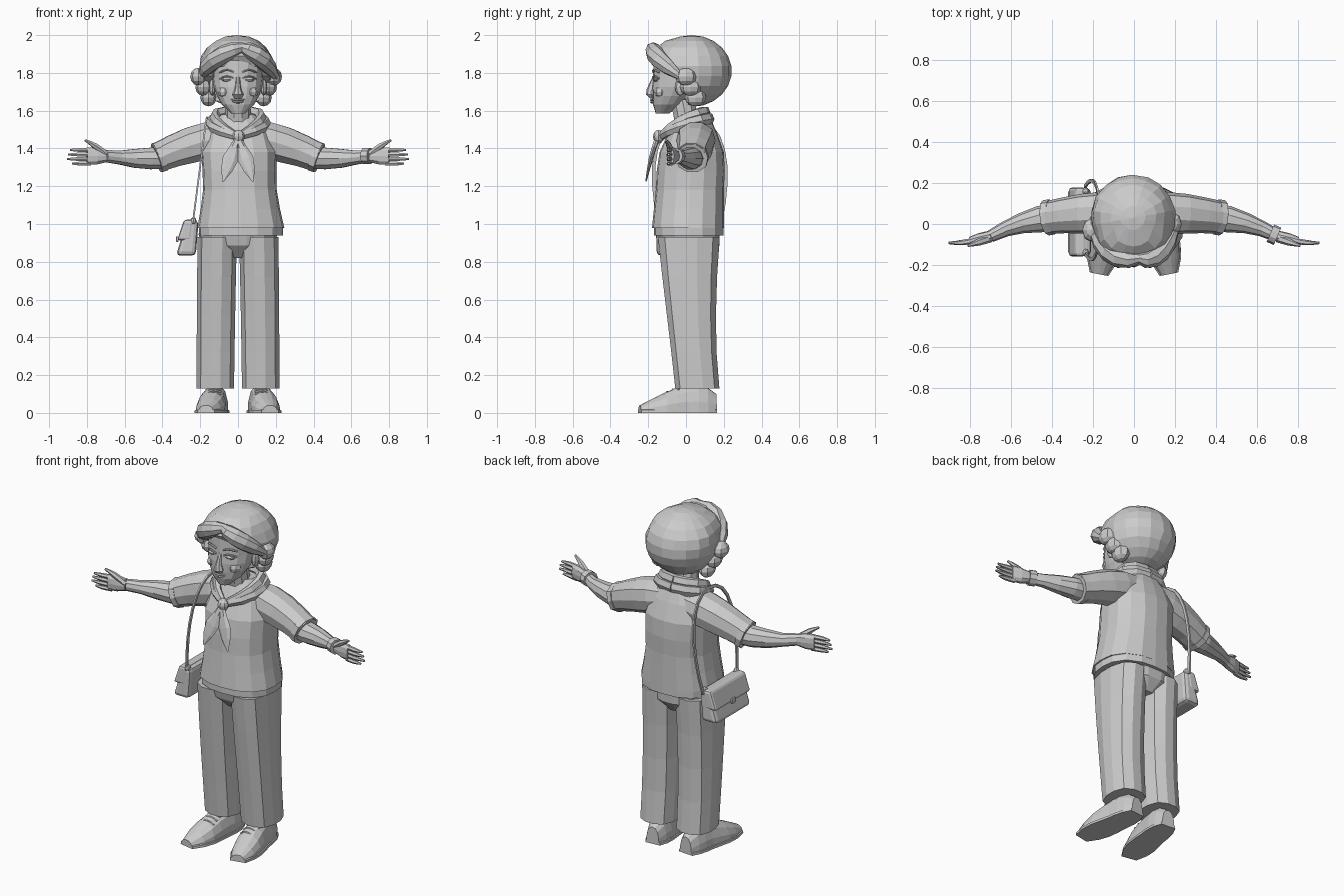
import bpy, bmesh, math, random
from mathutils import Vector

random.seed(4)
if "Cube" in bpy.data.objects:
    bpy.data.objects.remove(bpy.data.objects["Cube"])

# One plain clay colour
grey = bpy.data.materials.new("clay_grey")
grey.use_nodes = True
grey.diffuse_color = (.6, .6, .6, 1)
grey.node_tree.nodes["Principled BSDF"].inputs["Base Color"].default_value = grey.diffuse_color


def finish(name, bm):
    bmesh.ops.recalc_face_normals(bm, faces=bm.faces)
    mesh = bpy.data.meshes.new(name)
    bm.to_mesh(mesh)
    bm.free()
    mesh.materials.append(grey)
    bpy.context.collection.objects.link(bpy.data.objects.new(name, mesh))


def ramp(values, t):
    """Read a list of evenly spaced values at t, or pass a single value through."""
    if not isinstance(values, list):
        return values
    place = t * (len(values) - 1)
    low = min(int(place), len(values) - 2)
    return values[low] + (values[low + 1] - values[low]) * (place - low)


def bezier(points, t):
    while len(points) > 1:
        points = [a.lerp(b, t) for a, b in zip(points, points[1:])]
    return points[0]


def sweep(name, path, width, height, rings=5, sides=10, up=(0, 0, 1), axis=None,
          power=2, mirror=1, turn=0, flat_base=False):
    """Loft superellipse rings along a Bezier path."""
    bm = bmesh.new()
    controls = [Vector((x * mirror, y, z)) for x, y, z in path]
    steps = [i / (rings - 1) for i in range(rings)]
    centres = [bezier(controls, t) for t in steps]
    loops = []
    for i, (t, centre) in enumerate(zip(steps, centres)):
        along = Vector(axis) if axis else centres[min(i + 1, rings - 1)] - centres[max(i - 1, 0)]
        along.normalize()
        tall = Vector(up)
        tall = (tall - along * tall.dot(along)).normalized()
        wide = tall.cross(along)
        loop = []
        for k in range(sides):
            angle = math.tau * (k + turn) / sides
            c, s = math.cos(angle), math.sin(angle)
            scale = (abs(c) ** power + abs(s) ** power) ** (-1 / power)
            if flat_base:
                s = max(s, 0)
            loop.append(bm.verts.new(centre + wide * (ramp(width, t) * scale * c)
                                     + tall * (ramp(height, t) * scale * s)))
        loops.append(loop)
    for lower, upper in zip(loops, loops[1:]):
        for k in range(sides):
            following = (k + 1) % sides
            bm.faces.new((lower[k], lower[following], upper[following], upper[k]))
    bm.faces.new(loops[0])
    bm.faces.new(loops[-1])
    finish(name, bm)


def column(name, path, width, depth, **options):
    sweep(name, path, width, depth, up=(0, 1, 0), axis=(0, 0, 1), **options)


def blob(name, centre, size, segments=8, rings=6, shape=None):
    bm = bmesh.new()
    bmesh.ops.create_uvsphere(bm, u_segments=segments, v_segments=rings, radius=1)
    for v in bm.verts:
        v.co = Vector(centre) + Vector(size) * v.co
        if shape:
            shape(v.co)
    finish(name, bm)


def scaled(position, size):
    return Vector([a * b for a, b in zip(position, size)])


def box(name, centre, size, bevel, lean=0, taper=1):
    bm = bmesh.new()
    bmesh.ops.create_cube(bm, size=1)
    for v in bm.verts:
        upper = v.co.z > 0
        v.co = Vector(centre) + scaled(v.co, size)
        if upper:
            v.co.x = centre[0] + (v.co.x - centre[0]) * taper
        v.co.x += lean if upper else -lean
    bmesh.ops.bevel(bm, geom=bm.edges[:], offset=bevel, segments=2, affect='EDGES', profile=.5)
    finish(name, bm)


def blob(name, centre, size, segments=8, rings=6, shape=None):
    bm = bmesh.new()
    bmesh.ops.create_uvsphere(bm, u_segments=segments, v_segments=rings, radius=1)
    for v in bm.verts:
        v.co = Vector(centre) + scaled(v.co, size)
        if shape:
            shape(v.co)
    finish(name, bm)


# Shirt, lower hem band and trouser seat
column("shirt", [(.015, .01, .98), (0, .04, 1.58)], [.23, .21, .195, .195, .2, .17, .09],
       [.19, .185, .18, .18, .17, .13, .08], rings=7, sides=16, power=2.5)
column("shirt_hem", [(.015, .015, .94), (.015, .015, 1)], .222, .184, rings=2, sides=16, power=2.5)
column("trouser_seat", [(0, .03, .82), (0, .015, .95)], [.06, .19, .21], [.1, .155, .165],
       rings=3, sides=14, power=2.6)

# Limbs, built once for each side
elbow, wrist, knuckles = (.43, .03, 1.35), (.7, -.06, 1.36), (.8, -.083, 1.36)
shoe_path = [(.11, .16, 0), (.12, 0, 0), (.17, -.245, 0)]
shoe_width = [.04, .068, .068, .075, .08, .04]
for side, m in (("left", 1), ("right", -1)):
    column(side + "_trouser_leg", [(.12, .06, .13), (.118, .02, .5), (.11, .015, .93)], [.1, .105],
           [.118, .122, .14, .165], sides=12, power=2.7, mirror=m, turn=.5)
    sweep(side + "_shoe", shoe_path, shoe_width, [.1, .15, .15, .13, .09, .04],
          rings=8, sides=16, power=2.5, mirror=m, flat_base=True)
    sweep(side + "_sole", shoe_path, [w + .006 for w in shoe_width], .025,
          rings=8, sides=12, power=5, mirror=m, flat_base=True)
    for i in range(3):
        y, z = -.04 - i * .03, .14 - i * .012
        sweep(side + "_shoe_lace", [(.09, y, z - .02), (.13, y, z + .01), (.17, y, z - .02)],
              .006, .006, sides=6, mirror=m)
    sweep(side + "_sleeve", [(.07, .05, 1.46), (.25, .06, 1.43), elbow], [.1, .105, .09, .08],
          [.085, .105, .09, .078], power=2.3, mirror=m)
    sweep(side + "_sleeve_cuff", [(.4, .035, 1.36), elbow], .087, .082, rings=2, power=2.3, mirror=m)
    sweep(side + "_forearm", [(.37, .035, 1.35), (.56, .02, 1.34), wrist],
          [.065, .065, .05, .038, .03], [.06, .06, .052, .038, .034], mirror=m)
    sweep(side + "_palm", [wrist, knuckles], [.028, .028, .02], [.034, .046, .046], power=2.5, mirror=m)
    for i, reach in enumerate((.88, .905, .9, .89)):
        z = 1.32 + i * .024
        sweep(side + "_finger", [(.78, -.08, z), (.84, -.095, z), (reach, -.092, z)],
              [.014, .013, .006], [.013, .012, .006], sides=6, mirror=m)
    sweep(side + "_thumb", [(.7, -.07, 1.37), (.76, -.09, 1.42), (.81, -.106, 1.444)],
          [.02, .017, .006], [.018, .016, .006], sides=6, mirror=m)
sweep("wrist_band", [(.665, -.045, 1.36), wrist], .046, .044, rings=2)

# Neck, head and nose
column("neck", [(0, .02, 1.46), (0, -.02, 1.66)], [.075, .065], .067, rings=3)
column("head", [(0, -.125, 1.585), (0, -.03, 1.75), (0, -.02, 1.91)],
       [.035, .085, .112, .128, .133, .137, .14, .13],
       [.035, .075, .1, .12, .13, .14, .147, .14], rings=8, sides=16, power=2.2)
column("nose", [(0, -.18, 1.665), (0, -.195, 1.7), (0, -.165, 1.78)],
       [.018, .03, .018, .013, .012], [.01, .027, .025, .018, .012], sides=8)

# Facial features
for name, z, reach in (("upper_lip", 1.656, .042), ("lower_lip", 1.645, .035)):
    sweep(name, [(-reach, -.16, z + .005), (0, -.195, z - .005), (reach, -.16, z + .005)],
          [.006, .013, .006], [.003, .008, .003], sides=8)
for side, m in (("left", 1), ("right", -1)):
    blob(side + "_eye", (.057 * m, -.155, 1.765), (.03, .021, .013))
    blob(side + "_cheek", (.068 * m, -.13, 1.7), (.04, .037, .034))
    blob(side + "_ear", (.136 * m, -.03, 1.725), (.018, .028, .045))
    for name, z, thick in (("_eyelid", 1.77, .005), ("_eyebrow", 1.803, .006)):
        sweep(side + name, [(.024, -.172, z), (.06, -.182, z + .025), (.096, -.142, z)],
              thick, thick, sides=6, mirror=m)


# Hair: faceted dome, opened up in front of the face
def hair_shape(co):
    rise = max(0, min(1, (1.87 - co.z) * 7))
    if rise == 0 and co.y < -.05:
        co.y -= .025
    co.y = max(co.y, rise * .21 - .2)
    co.x += random.uniform(-.006, .006)


blob("hair", (-.005, .03, 1.81), (.207, .212, .19), segments=18, rings=11, shape=hair_shape)

# Swept fringe and side curls
for side, m, start in (("right", -1, -.04), ("left", 1, .01)):
    sweep(side + "_fringe", [(start, -.165, 1.94), (.12, -.21, 1.91), (.2, -.03, 1.78)],
          [.02, .045, .05, .045, .02], [.02, .045, .05, .045, .02], rings=6, sides=8, mirror=m)
    for i, level in enumerate(("upper", "middle", "lower")):
        back = i * .025 + (.03 if m > 0 else 0)
        blob(side + "_" + level + "_curl", (m * (.2 - i * .027) - .01, back - .03, 1.78 - i * .055),
             (.043, .057, .047))

# Neck scarf: two folds on each side, a knot and two pointed tails
for side, m in (("left", 1), ("right", -1)):
    for fold, grow, drop in (("inner", 1, 0), ("outer", 1.2, .035)):
        path = [(0, .105, 1.59), (.17, .11, 1.6), (.16, -.06, 1.55)]
        path = [(x * grow, y * grow, z - drop) for x, y, z in path] + [(.01, -.13, 1.465)]
        sweep(side + "_scarf_" + fold + "_fold", path, [.025, .025, .02], [.034, .034, .022],
              rings=7, sides=6, mirror=m)
    sweep(side + "_scarf_tail", [(0, -.15, 1.46), (.04, -.19, 1.35), (.08, -.212, 1.225)],
          [.015, .025, .042, .03, .004], [.014, .012, .004], sides=6, up=(0, 1, 0), mirror=m)
blob("scarf_knot", (.003, -.145, 1.462), (.033, .03, .036))

# Shoulder bag with flap, clasp and strap
box("bag_body", (-.258, .01, .925), (.105, .33, .185), .022, lean=.018, taper=.6)
box("bag_flap", (-.272, .01, .968), (.075, .335, .11), .014, lean=.013, taper=.7)
box("bag_clasp", (-.322, .01, .92), (.012, .035, .03), .004)
for end, m in (("front", 1), ("back", -1)):
    path = [(-.24, -.16, 1), (-.2, -.23, 1.3), (-.17, -.19, 1.56), (-.165, 0, 1.56)]
    sweep(end + "_strap", [(x, y * m + .02, z) for x, y, z in path], .005, .01,
          rings=9, sides=4, up=(0, 1, 0), turn=.5, power=6)
    blob(end + "_strap_ring", (-.236, .01 - m * .15, 1.015), (.016, .02, .022))
